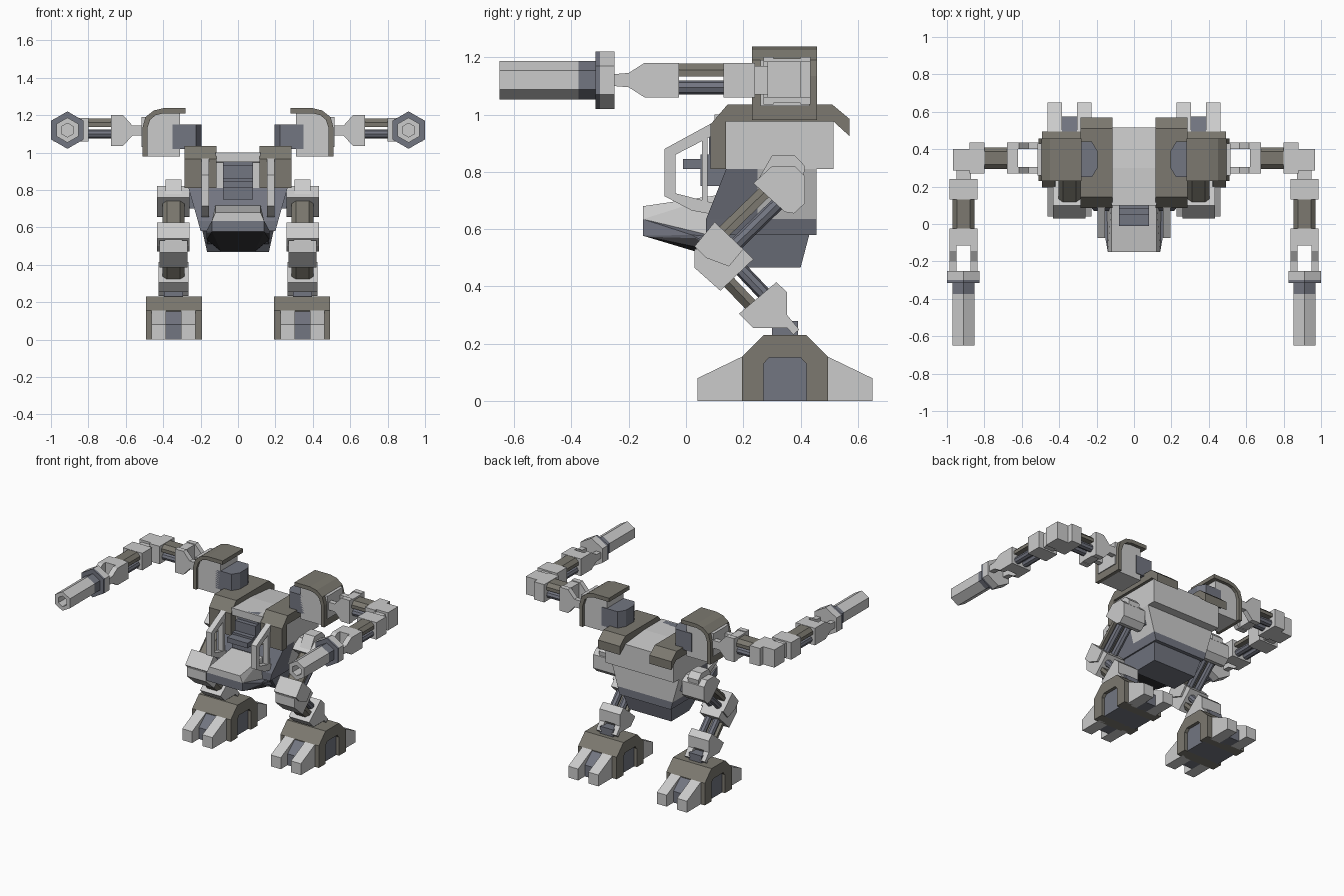
import bpy, bmesh
from mathutils import Vector as V

if "Cube" in bpy.data.objects:
    bpy.data.objects.remove(bpy.data.objects["Cube"])


def material(name, rgb):
    m = bpy.data.materials.new(name)
    m.diffuse_color = (*rgb, 1)
    m.use_nodes = True
    m.node_tree.nodes["Principled BSDF"].inputs["Base Color"].default_value = m.diffuse_color
    return m


OLIVE = material("olive", (0.2, 0.19, 0.16))
SLATE = material("slate", (0.17, 0.18, 0.22))
DARK = material("dark", (0.04, 0.04, 0.045))


def finish(name, bm, mat=None, mirror=False):
    bmesh.ops.recalc_face_normals(bm, faces=bm.faces)
    me = bpy.data.meshes.new(name)
    bm.to_mesh(me)
    bm.free()
    ob = bpy.data.objects.new(name, me)
    bpy.context.collection.objects.link(ob)
    if mat:
        me.materials.append(mat)
    if mirror:
        ob.modifiers.new("mirror", 'MIRROR')
    return ob


def prism(name, pts, axis, a, b, mat=None, mirror=False):
    """Extrude a 2D outline along an axis from a to b."""
    put = {'x': lambda u, v: (a, u, v), 'y': lambda u, v: (u, a, v), 'z': lambda u, v: (u, v, a)}[axis]
    d = V([(b - a) * (axis == k) for k in 'xyz'])
    bm = bmesh.new()
    f = bm.faces.new([bm.verts.new(put(*p)) for p in pts])
    r = bmesh.ops.extrude_face_region(bm, geom=[f])
    bmesh.ops.translate(bm, vec=d, verts=[v for v in r['geom'] if isinstance(v, bmesh.types.BMVert)])
    return finish(name, bm, mat, mirror)


def hull(name, pts, mat=None, mirror=False):
    bm = bmesh.new()
    for p in pts:
        bm.verts.new(p)
    bmesh.ops.convex_hull(bm, input=bm.verts)
    bmesh.ops.dissolve_limit(bm, angle_limit=0.01, verts=bm.verts, edges=bm.edges)
    return finish(name, bm, mat, mirror)


def box(name, x, y, z, mat=None, mirror=False):
    return hull(name, [(i, j, k) for i in x for j in y for k in z], mat, mirror)


def sym(*half):
    """Points plus their reflections in x."""
    return [(s * x, y, z) for x, y, z in half for s in (1, -1)]


def cyl(name, p, q, r, n, mat=None, bore=0):
    p, q = V(p), V(q)
    d = q - p
    bm = bmesh.new()
    bmesh.ops.create_cone(bm, cap_ends=True, segments=n, radius1=r, radius2=r, depth=d.length)
    if bore:
        end = min(bm.faces, key=lambda f: f.calc_center_median().z)
        bmesh.ops.inset_region(bm, faces=[end], thickness=bore)
        e = bmesh.ops.extrude_face_region(bm, geom=[end])
        bmesh.ops.delete(bm, geom=[end], context='FACES_ONLY')
        bmesh.ops.translate(bm, vec=(0, 0, 0.1), verts=[v for v in e['geom'] if isinstance(v, bmesh.types.BMVert)])
    bm.transform(d.to_track_quat('Z', 'Y').to_matrix().to_4x4())
    bmesh.ops.translate(bm, vec=(p + q) / 2, verts=bm.verts)
    return finish(name, bm, mat, True)


def link(name, p, q, n):
    """Limb middle: faceted olive cover on the n side, twin rods behind it."""
    p, q, n = V(p), V(q), V(n).normalized()
    w = (q - p).normalized().cross(n)
    sec = [(-.058, .012), (-.058, .035), (-.035, .058), (.035, .058), (.058, .035), (.058, .012)]
    hull(name + "_cover", [e + w * u + n * v for e in (p, q) for u, v in sec], OLIVE, True)
    for i, s in enumerate((-1, 1)):
        o = w * (.032 * s) - n * .026
        cyl(f"{name}_rod_{i}", p + o, q + o, .024, 8, SLATE)


# Torso
box("upper_body", (-.265, .265), (.14, .515), (.81, .98))
hull("roof", sym((.12, .1, 1.0), (.12, .3, 1.0), (.12, .515, .98), (.12, .1, .95), (.12, .515, .93)))
prism("shoulder_armour", [(.085, .81), (.085, .965), (.145, 1.035), (.51, 1.035), (.57, .985), (.57, .925),
                          (.515, .975), (.14, .975), (.14, .81)], 'x', .115, .285, OLIVE, True)
hull("lower_back", sym((.265, .25, .81), (.265, .455, .81), (.215, .25, .635), (.215, .455, .635)))
hull("chest", sym((.265, .14, .81), (.265, .25, .81), (.215, .07, .635), (.215, .25, .635)), SLATE)
hull("belly_band", sym((.215, .07, .635), (.215, .455, .635), (.2, .07, .58), (.2, .455, .58)), SLATE)
hull("belly", sym((.19, .1, .58), (.19, .43, .58), (.165, .2, .467), (.165, .4, .467)), SLATE)

# Nose and cockpit
hull("nose_top", sym((.12, -.15, .68), (.12, .04, .68), (.12, .12, .72), (.14, -.15, .635), (.145, .12, .57)))
hull("nose_side", sym((.14, -.15, .635), (.145, .12, .57), (.14, -.15, .577), (.17, .02, .58), (.165, .15, .51)), SLATE)
hull("nose_underside", sym((.139, -.15, .577), (.168, .03, .578), (.168, .05, .535), (.09, .2, .472), (.15, .2, .52)), DARK)
box("console", (-.08, .08), (-.01, .15), (.81, .845), SLATE)
for i in range(3):
    box(f"seat_step_{i}", (-.08, .08), (.11 - .03 * i, .16), (.81 - .03 * i, 1.0 - .07 * i), SLATE)
bars = [[(.09, .97), (-.075, .88), (-.075, .84), (.09, .925)],
        [(-.075, .88), (-.075, .715), (-.037, .725), (-.037, .86)],
        [(-.075, .715), (.02, .665), (.1, .65), (.1, .69), (-.037, .725)],
        [(.055, .95), (.055, .67), (.075, .67), (.075, .95)]]
for i, b in enumerate(bars):
    prism(f"canopy_bar_{i}", b, 'x', .155, .195, None, True)

# Shoulder pods: faceted joint, light body, curved olive shell
prism("shoulder_joint", [(.195, .3), (.225, .25), (.35, .25), (.35, .44), (.225, .44), (.195, .39)],
      'z', 1.02, 1.15, SLATE, True)
arc = [(.4, 1.21), (.44, 1.2), (.47, 1.175), (.485, 1.13)]
outer = [(.4, 1.237), (.45, 1.225), (.495, 1.19), (.51, 1.135)]
prism("pod_body", [(.31, .98), (.31, 1.21)] + arc + [(.485, .98)], 'y', .25, .435, None, True)
prism("pod_shell", [(.28, 1.237)] + outer + [(.51, .98), (.485, .98)] + arc[::-1] + [(.28, 1.21)],
      'y', .23, .457, OLIVE, True)
box("arm_socket", (.47, .516), (.26, .43), (1.03, 1.19), None, True)

# Upper arm and elbow
prong = [(.5, 1.09), (.5, 1.145), (.565, 1.145), (.615, 1.2), (.68, 1.2), (.68, 1.035), (.615, 1.035), (.565, 1.09)]
for i, y in enumerate((.27, .4)):
    prism(f"upper_arm_prong_{i}", prong, 'y', y, y + .035, None, True)
box("upper_arm_block", (.62, .68), (.275, .43), (1.04, 1.195), None, True)
link("upper_arm", (.67, .352, 1.125), (.81, .352, 1.125), (0, 0, 1))
prism("elbow_block", [(.8, .27), (.88, .27), (.88, .285), (.968, .285), (.968, .4), (.88, .4), (.88, .435), (.8, .435)],
      'z', 1.06, 1.185, None, True)
box("elbow_lug", (.872, .95), (.23, .3), (1.07, 1.17), None, True)

# Forearm and barrel
box("forearm_block", (.837, .987), (.13, .24), (1.06, 1.18), None, True)
link("forearm", (.912, -.04, 1.12), (.912, .14, 1.12), (0, 0, 1))
box("wrist_block", (.837, .987), (-.115, -.025), (1.06, 1.18), None, True)
prong = [(-.025, 1.06), (-.025, 1.18), (-.145, 1.18), (-.2, 1.145), (-.26, 1.14), (-.26, 1.1), (-.2, 1.095), (-.145, 1.06)]
for i, x in enumerate((.837, .95)):
    prism(f"wrist_prong_{i}", prong, 'x', x, x + .037, None, True)
cyl("barrel_collar", (.912, -.3, 1.12), (.912, -.25, 1.12), .1, 6)
cyl("collar_face", (.912, -.315, 1.12), (.912, -.3, 1.12), .1, 6, SLATE)
cyl("barrel_sleeve", (.912, -.375, 1.12), (.912, -.31, 1.12), .067, 6, SLATE)
cyl("barrel", (.912, -.65, 1.12), (.912, -.375, 1.12), .067, 6, None, .03)

# Legs
LX = .345
prism("hip_bracket", [(.235, .76), (.3, .82), (.38, .82), (.415, .785), (.415, .69), (.377, .655), (.345, .66)],
      'x', LX - .087, LX + .087, None, True)
prism("hip_lug", [(.25, .77), (.3, .857), (.38, .857), (.415, .82), (.4, .7)], 'x', LX - .042, LX + .042, None, True)
box("hip_axle", (.15, .3), (.32, .4), (.7, .8), SLATE, True)
link("thigh", (LX, .315, .72), (LX, .15, .56), (0, -1, 1))
prism("knee_upper", [(.03, .54), (.1, .625), (.2, .53), (.15, .47), (.07, .5)], 'x', LX - .087, LX + .087, None, True)
prism("knee_core", [(.035, .535), (.1, .6), (.2, .51), (.2, .47), (.12, .4), (.03, .465)],
      'x', LX - .045, LX + .045, None, True)
prism("knee_lower", [(.03, .53), (.08, .53), (.12, .5), (.2, .53), (.235, .495), (.12, .385), (.03, .465)],
      'x', LX - .075, LX + .075, None, True)
link("shin", (LX, .16, .455), (LX, .265, .345), (0, -1, -1))
prism("shin_bracket", [(.185, .305), (.315, .415), (.353, .38), (.353, .305), (.3, .255), (.235, .255)],
      'x', LX - .08, LX + .08, None, True)
ankle = [(.235, .255), (.27, .32), (.353, .32), (.353, .3), (.395, .25), (.375, .232), (.353, .255)]
for i, x in enumerate((LX - .08, LX + .04)):
    prism(f"ankle_prong_{i}", ankle, 'x', x, x + .04, None, True)
box("ankle_post", (LX - .05, LX + .05), (.3, .39), (.21, .28), SLATE, True)

# Feet: olive arch, slate core, paired toes front and back
prism("foot_arch", [(.195, 0), (.195, .155), (.27, .23), (.42, .23), (.495, .155), (.495, 0), (.42, 0),
                    (.42, .13), (.4, .152), (.29, .152), (.27, .13), (.27, 0)], 'x', .193, .493, OLIVE, True)
box("foot_core", (.215, .471), (.26, .43), (.0, .16), SLATE, True)
toe = [(.04, 0), (.04, .08), (.195, .155), (.495, .155), (.65, .08), (.65, 0)]
for i, x in enumerate((.228, .385)):
    ob = [prism(f"toe_{i}_front", toe[:3] + [(.21, .155), (.21, 0)], 'x', x, x + .077, None, True),
          prism(f"toe_{i}_back", toe[3:] + [(.48, 0), (.48, .155)], 'x', x, x + .077, None, True)]
prism("toe_web", [(.115, 0), (.115, .08), (.195, .15), (.21, .15), (.21, 0)], 'x', .305, .385, SLATE, True)
prism("heel_web", [(.575, 0), (.575, .08), (.495, .15), (.48, .15), (.48, 0)], 'x', .305, .385, SLATE, True)
